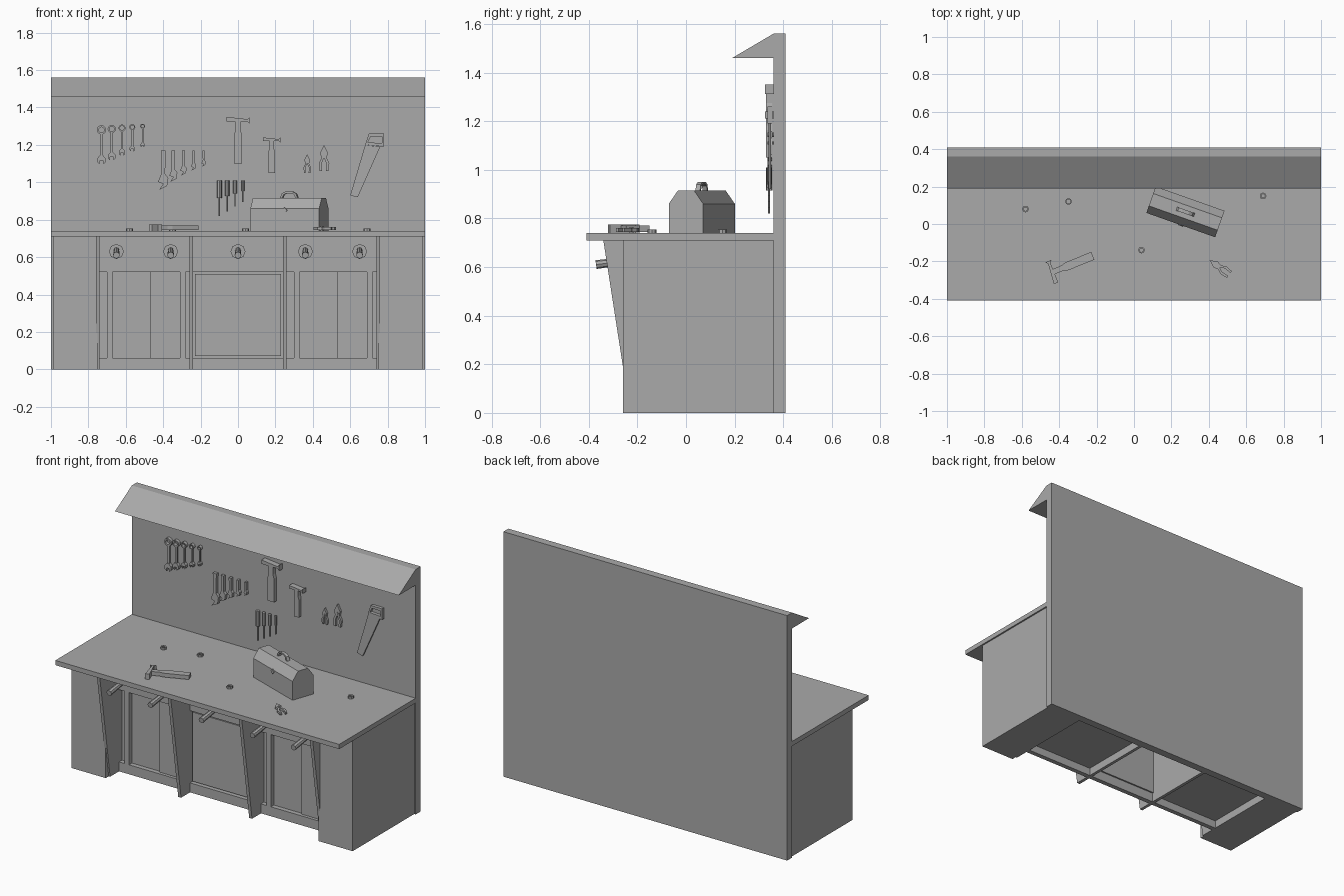
import bpy, bmesh
from math import cos, sin, pi, radians
from mathutils import Matrix, Vector

cube = bpy.data.objects.get("Cube")
if cube:
    bpy.data.objects.remove(cube)

tone = 0.4
grey = bpy.data.materials.new("workshop_grey")
grey.use_nodes = True
grey.diffuse_color = (tone, tone, tone, 1)
grey.node_tree.nodes["Principled BSDF"].inputs["Base Color"].default_value = grey.diffuse_color


def finish(name, bm, matrix=Matrix()):
    bm.transform(matrix)
    bmesh.ops.recalc_face_normals(bm, faces=bm.faces)
    mesh = bpy.data.meshes.new(name)
    bm.to_mesh(mesh)
    bm.free()
    mesh.materials.append(grey)
    bpy.context.collection.objects.link(bpy.data.objects.new(name, mesh))


def box(name, x, y, z):
    """Box from a (low, high) pair on each axis."""
    bm = bmesh.new()
    bmesh.ops.create_cube(bm, size=1)
    for vert in bm.verts:
        for axis, (low, high) in enumerate((x, y, z)):
            vert.co[axis] = low if vert.co[axis] < 0 else high
    finish(name, bm)


def prism(name, outline, near, far, matrix=Matrix(), hole=None):
    """Extrude a flat outline, optionally with a hole of equal point count."""
    bm = bmesh.new()
    loops = [[[bm.verts.new((u, v, w)) for u, v in points] for w in (near, far)]
             for points in (outline, hole) if points]
    count = len(outline)
    steps = [(i, (i + 1) % count) for i in range(count)]
    for low, high in loops:
        for i, j in steps:
            bm.faces.new((low[i], low[j], high[j], high[i]))
    for end in (0, 1):
        if hole:
            outer, inner = loops[0][end], loops[1][end]
            for i, j in steps:
                bm.faces.new((outer[i], outer[j], inner[j], inner[i]))
        else:
            bm.faces.new(loops[0][end])
    finish(name, bm, matrix)


def rod(name, start, end, radius, end_radius, sides=8):
    start, end = Vector(start), Vector(end)
    bm = bmesh.new()
    bmesh.ops.create_cone(bm, cap_ends=True, segments=sides, radius1=radius,
                          radius2=end_radius, depth=(end - start).length)
    turn = (end - start).to_track_quat('Z', 'Y').to_matrix().to_4x4()
    finish(name, bm, Matrix.Translation((start + end) / 2) @ turn)


def circle(radius, sides=8):
    return [(radius * cos(2 * pi * i / sides), radius * sin(2 * pi * i / sides)) for i in range(sides)]


def mirrored(half):
    """Close a right-hand half outline with its left-hand mirror."""
    return half + [(-u, v) for u, v in reversed(half)]


def scaled(points, across, along=None):
    return [(u * across, v * (along or across)) for u, v in points]


def moved(points, du, dv):
    return [(u + du, v + dv) for u, v in points]


# Main levels and depths
back, board, cabinet_front, recess = 0.41, 0.36, -0.26, -0.14
worktop_z, under_top, hood_z, top_z = 0.74, 0.71, 1.46, 1.56
drawer_z, door_z, rail_z = 0.54, 0.52, 0.06
bay_edge, bay_split = 0.75, 0.25
ALONG_X = Matrix(((0, 0, 1, 0), (1, 0, 0, 0), (0, 1, 0, 0), (0, 0, 0, 1)))


def wall(x, z):
    return Matrix.Translation((x, board, z)) @ Matrix.Rotation(pi / 2, 4, 'X')


def bench(x, y, turn=0):
    return Matrix.Translation((x, y, worktop_z)) @ Matrix.Rotation(radians(turn), 4, 'Z')


# Backboard with sloping hood, and worktop
prism("backboard", [(back, 0), (back, top_z), (board, top_z), (0.19, hood_z), (board, hood_z), (board, 0)],
      -1, 1, ALONG_X)
box("worktop", (-1, 1), (-back, board), (under_top, worktop_z))

# Side cabinets
for name, x in (("right_cabinet", (-0.99, -bay_edge)), ("left_cabinet", (bay_edge, 0.99))):
    box(name, x, (cabinet_front, 0.38), (0, under_top))

# Tapered front brackets and partitions behind them
thickness = 0.01
bracket = [(-0.34, under_top), (-0.23, 0), (recess, 0), (recess, under_top)]
for x in (-bay_edge, -bay_split, bay_split, bay_edge):
    prism("bracket", bracket, x - thickness, x + thickness, ALONG_X)
    box("partition", (x - thickness, x + thickness), (recess, board), (0, under_top))

# Recessed front: drawer band, rails and bay panels
bays = (-bay_edge, bay_edge)
for name, depth, z in (("drawer_band", 0.03, (drawer_z, under_top)),
                       ("middle_rail", 0.02, (door_z, drawer_z)),
                       ("bottom_rail", 0.03, (0, rail_z)),
                       ("bay_back", 0.04, (rail_z, door_z))):
    front = recess + 0.03 if name == "bay_back" else recess
    box(name, bays, (front, recess + depth), z)
box("centre_door", (-0.23, 0.23), (recess + thickness, recess + 0.03), (rail_z + thickness, door_z - thickness))

# Each side bay: floor, sliding door and slim stiles
for centre in (-0.5, 0.5):
    edge = centre + bay_split
    box("bay_floor", (centre - bay_split, edge), (recess, board), (rail_z - thickness, rail_z))
    box("sliding_door", (edge - 0.22, edge - thickness), (recess + 0.02, recess + 0.03), (rail_z, door_z))
    for x in (centre - 0.2, edge - 0.06):
        box("door_stile", (x, x + 0.03), (recess, recess + 0.03), (rail_z, door_z))

# Drawer pulls
for x in (-0.65, -0.36, 0, 0.36, 0.65):
    rod("pull_plate", (x, recess, 0.63), (x, recess - 0.02, 0.63), 0.04, 0.04)
    rod("pull_handle", (x, recess, 0.64), (x, -0.37, 0.61), 0.014, 0.018)

# Hammers, drawn one unit long and scaled
handle = mirrored([(0.09, 0), (0.09, 0.6), (0.06, 0.7), (0.06, 0.9)])
head = [(-0.25, 1), (-0.25, 0.9), (0.2, 0.9), (0.25, 0.85), (0.25, 1), (0.2, 0.95)]


def hammer(place, length):
    prism("hammer_handle", scaled(handle, length), 0.005, 0.03, place)
    prism("hammer_head", scaled(head, length), 0, 0.035, place)


hammer(wall(0, 1.1), 0.25)
hammer(wall(0.18, 1.05), 0.19)
hammer(bench(-0.22, -0.17, 112), 0.25)

# Ring spanners, shrinking along the row
jaw = mirrored([(0.4, -0.2), (0.4, -1), (0.9, -0.5), (0.9, 0.3), (0.3, 1)])
for i in range(5):
    radius = 0.025 - 0.003 * i
    place = wall(-0.73 + 0.055 * i, 1.12 + 0.02 * i)
    length = 0.16 - 0.015 * i
    shank = mirrored([(radius / 3, radius / 2), (radius / 3, length - radius * 0.7)])
    prism("spanner_jaw", scaled(jaw, radius), 0.005, 0.025, place)
    prism("spanner_shank", shank, 0.01, 0.02, place)
    prism("spanner_ring", moved(circle(radius, 12), 0, length), 0.005, 0.025, place,
          moved(circle(radius * 0.6, 12), 0, length))

# Adjustable wrenches with a hooked jaw at the lower end
wrench = [(-0.06, 0), (0.06, 0), (0.05, -0.6), (0.13, -0.7), (0.1, -0.9), (-0.1, -1),
          (0, -0.85), (-0.13, -0.8), (-0.05, -0.6)]
for i in range(5):
    prism("adjustable_wrench", scaled(wrench, 0.21 * 0.8 ** i), 0.005, 0.025, wall(-0.4 + 0.054 * i, 1.17))

# Screwdrivers
for i in range(4):
    x, y, top, length = -0.1 + 0.042 * i, board - 0.018, 1.01, 0.19 - 0.025 * i
    radius = 0.07 * length
    rod("screwdriver_grip", (x, y, top - length / 2), (x, y, top), radius, radius)
    rod("screwdriver_shaft", (x, y, top - length), (x, y, top - length / 2), 0.004, 0.004, 6)

# Pliers, each from two mirrored halves
half = [(0, 1), (0.15, 0.7), (0.1, 0.5), (0.2, 0.3), (0.17, 0), (0.08, 0), (0.09, 0.3), (0, 0.5)]


def pliers(place, length):
    for side in (-length, length):
        prism("pliers_half", scaled(half, side, length), 0.005, 0.02, place)
    prism("pliers_pivot", moved(circle(length * 0.07), 0, length * 0.6), 0, 0.025, place)


pliers(wall(0.37, 1.05), 0.1)
pliers(wall(0.46, 1.06), 0.14)
pliers(bench(0.51, -0.27, 54), 0.13)

# Hand saw: blade hanging from a pierced grip
grip = [(0.68, 1.2), (0.78, 1.19), (0.78, 1.26), (0.7, 1.26)]
middle = [sum(values) / len(grip) for values in zip(*grip)]
grip_hole = [(u + (middle[0] - u) / 4, v + (middle[1] - v) / 2) for u, v in grip]
prism("saw_blade", [(0.6, 0.93), (0.64, 0.92), (0.76, 1.19), (0.68, 1.2)], 0.01, 0.02, wall(0, 0))
prism("saw_grip", grip, 0.005, 0.025, wall(0, 0), grip_hole)

# Loose nuts
for x, y in ((-0.58, 0.08), (-0.35, 0.12), (0.04, -0.14), (0.69, 0.15)):
    prism("nut", circle(0.018), 0, 0.014, bench(x, y), circle(0.01))

# Toolbox with chamfered lid, carrying handle and latch
spot = bench(0.275, 0.065, -19.5)
upright = spot @ Matrix.Rotation(pi / 2, 4, 'X')
lid_z = 0.175
prism("toolbox", mirrored([(0.075, 0), (0.075, 0.12), (0.035, lid_z)]), -0.195, 0.195, spot @ ALONG_X)
arch = [(0.05, 0), (0.04, 0.025), (0.02, 0.035)]
prism("toolbox_handle", moved(mirrored(arch), 0, lid_z), -thickness, thickness, upright,
      moved(mirrored(scaled(arch, 0.75)), 0, lid_z))
prism("toolbox_latch", moved(circle(0.015, 4), 0, 0.11), 0.07, 0.08, upright)
